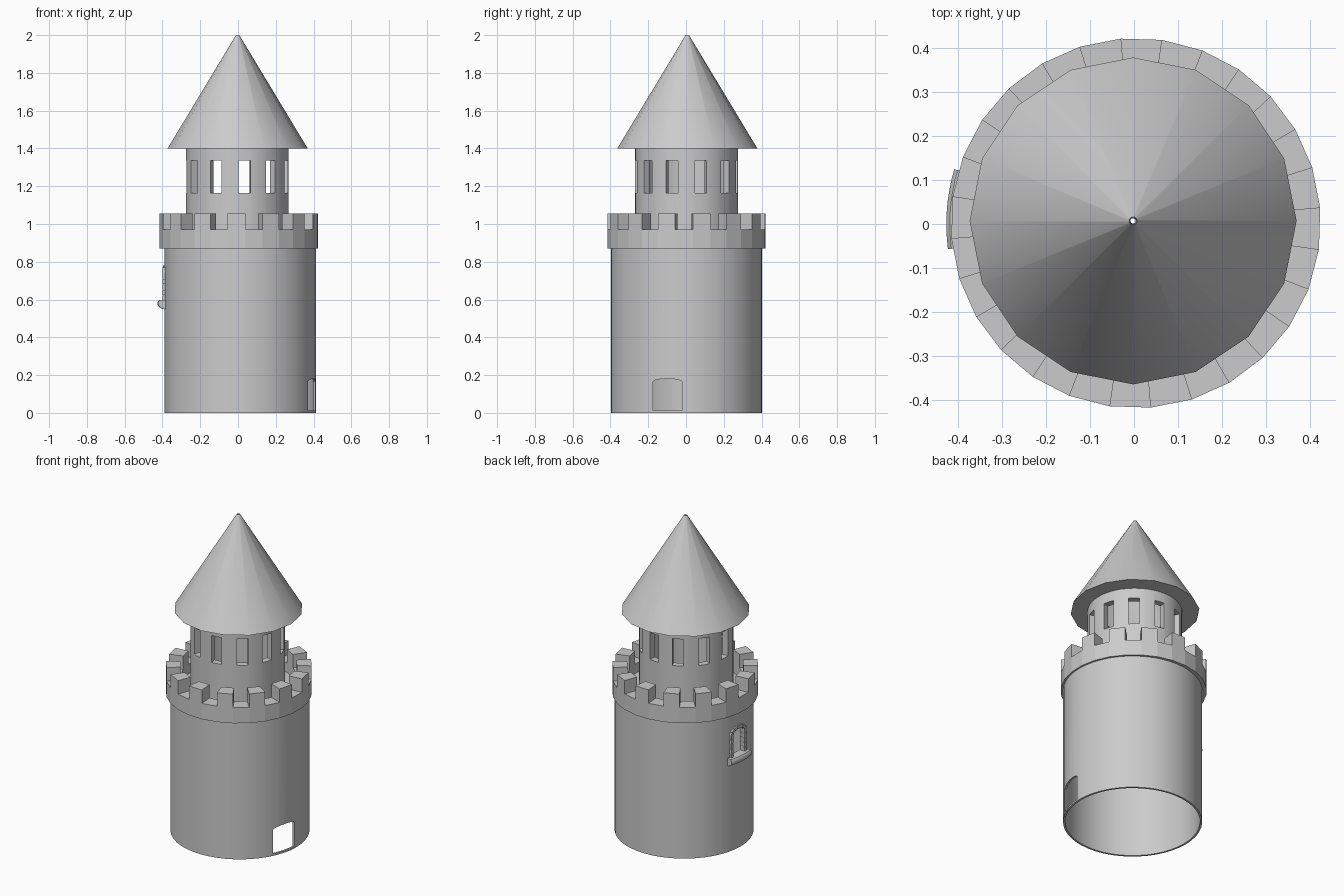
import bpy, bmesh
from math import sin, cos, pi, radians
from mathutils import Matrix, Vector

if "Cube" in bpy.data.objects:
    bpy.data.objects.remove(bpy.data.objects["Cube"])


def finish(name, bm, smooth=None):
    bmesh.ops.recalc_face_normals(bm, faces=bm.faces)
    me = bpy.data.meshes.new(name)
    bm.to_mesh(me)
    bm.free()
    ob = bpy.data.objects.new(name, me)
    bpy.context.collection.objects.link(ob)
    if smooth:
        shade(ob, smooth)
    return ob


def shade(ob, angle):
    bpy.ops.object.select_all(action='DESELECT')
    bpy.context.view_layer.objects.active = ob
    ob.select_set(True)
    bpy.ops.object.shade_smooth_by_angle(angle=radians(angle))


def lathe(name, profile, n, cx=0, cy=0, phase=0, smooth=None):
    """Revolve a closed (radius, z) profile."""
    bm = bmesh.new()
    rings = []
    for i in range(n):
        a = phase + 2 * pi * i / n
        rings.append([bm.verts.new((cx + r * cos(a), cy + r * sin(a), z)) for r, z in profile])
    m = len(profile)
    for i in range(n):
        p, q = rings[i], rings[(i + 1) % n]
        for j in range(m):
            k = (j + 1) % m
            bm.faces.new((p[j], q[j], q[k], p[k]))
    return finish(name, bm, smooth)


def prism(bm, outline, x0, x1, mat):
    """Extrude a (y, z) outline along local x."""
    a = [bm.verts.new(mat @ Vector((x0, y, z))) for y, z in outline]
    b = [bm.verts.new(mat @ Vector((x1, y, z))) for y, z in outline]
    bm.faces.new(a)
    bm.faces.new(b[::-1])
    for i in range(len(a)):
        j = (i + 1) % len(a)
        bm.faces.new((a[i], b[i], b[j], a[j]))


def arch(y0, y1, z0, spring, rise, n=8):
    c, h = (y0 + y1) / 2, (y1 - y0) / 2
    pts = [(c + h * cos(pi * i / n), spring + rise * sin(pi * i / n)) for i in range(n + 1)]
    return [(y0, z0), (y1, z0)] + pts


def cut(ob, bm, smooth):
    cutter = finish("cutter", bm)
    cutter.hide_render = True
    mod = ob.modifiers.new("cut", 'BOOLEAN')
    mod.operation, mod.solver, mod.object = 'DIFFERENCE', 'EXACT', cutter
    bpy.context.view_layer.objects.active = ob
    bpy.ops.object.modifier_apply(modifier=mod.name)
    bpy.data.objects.remove(cutter, do_unlink=True)
    shade(ob, smooth)


BX = 0.012
win = Matrix.Translation((BX, 0, 0)) @ Matrix.Rotation(radians(175.5), 4, 'Z')

# Main tower wall: open-bottomed tube with door and window openings
wall = lathe("tower_wall", [(0.40, 0), (0.40, 0.89), (0.388, 0.89), (0.388, 0)], 48, BX, 0.002)
bm = bmesh.new()
prism(bm, arch(-0.175, -0.022, 0.012, 0.165, 0.016), 0.2, 0.6, Matrix())
prism(bm, arch(-0.05, 0.05, 0.59, 0.735, 0.022), 0.3, 0.5, win)
cut(wall, bm, 25)

# Window frame made of small bricks
bm = bmesh.new()
for s in (-1, 1):
    for i in range(5):
        z = 0.595 + i * 0.029
        w = 0.02 if i % 2 else 0.017
        y = sorted((s * 0.05, s * (0.05 + w)))
        prism(bm, [(y[0], z), (y[1], z), (y[1], z + 0.027), (y[0], z + 0.027)], 0.375, 0.408, win)
for i in range(7):
    quad = []
    for k, d in ((i + 0.05, 0), (i + 0.95, 0), (i + 0.95, 0.02), (i + 0.05, 0.02)):
        a = pi * k / 7
        quad.append(((0.05 + d) * cos(a), 0.738 + (0.022 + d) * sin(a)))
    prism(bm, quad, 0.375, 0.408, win)
finish("window_frame", bm)

# Rounded window sill following the wall
bm = bmesh.new()
sill = [(0.375, 0.55), (0.412, 0.55), (0.428, 0.558), (0.438, 0.573), (0.438, 0.586), (0.43, 0.597), (0.375, 0.597)]
rows = []
for i in range(9):
    a = radians(-12 + 3 * i)
    rows.append([bm.verts.new(win @ Vector((r * cos(a), r * sin(a), z))) for r, z in sill])
for p, q in zip(rows, rows[1:]):
    for j in range(len(sill)):
        k = (j + 1) % len(sill)
        bm.faces.new((p[j], q[j], q[k], p[k]))
bm.faces.new(rows[0])
bm.faces.new(rows[-1][::-1])
finish("window_sill", bm, 40)

# Parapet ring, 28 flat sides, with deck
CX, STEP, PH = 0.004, 2 * pi / 28, radians(4.7)
lathe("parapet_ring", [(0.42, 0.87), (0.42, 0.97), (0.335, 0.97), (0.335, 0.91), (0.24, 0.91), (0.24, 0.87)],
      28, CX, 0.002, PH)

# Battlements: a block on every second side
bm = bmesh.new()
for k in range(14):
    a0 = PH + 2 * k * STEP
    ring = [(0.42, a0), (0.42, a0 + STEP), (0.335, a0 + STEP), (0.335, a0)]
    lo, hi = [[bm.verts.new((CX + r * cos(a), 0.002 + r * sin(a), z)) for r, a in ring] for z in (0.965, 1.055)]
    bm.faces.new(hi)
    bm.faces.new(lo[::-1])
    for i in range(4):
        j = (i + 1) % 4
        bm.faces.new((lo[i], lo[j], hi[j], hi[i]))
finish("battlements", bm)

# Upper turret with eleven window openings
turret = lathe("turret", [(0.272, 0.90), (0.272, 1.402), (0.232, 1.402), (0.232, 0.90)], 44, -0.004, 0.002)
bm = bmesh.new()
for k in range(11):
    m = Matrix.Translation((-0.004, 0.002, 0)) @ Matrix.Rotation(pi + 2 * pi * k / 11, 4, 'Z')
    prism(bm, [(-0.032, 1.165), (0.032, 1.165), (0.032, 1.335), (-0.032, 1.335)], 0.18, 0.32, m)
cut(turret, bm, 25)

# Conical roof, 16 sides, tiny open tip
lathe("roof", [(0.371, 1.40), (0.009, 2.0), (0.006, 1.98), (0.345, 1.405), (0.23, 1.40)], 16, -0.002, 0.007, 0, 40)
